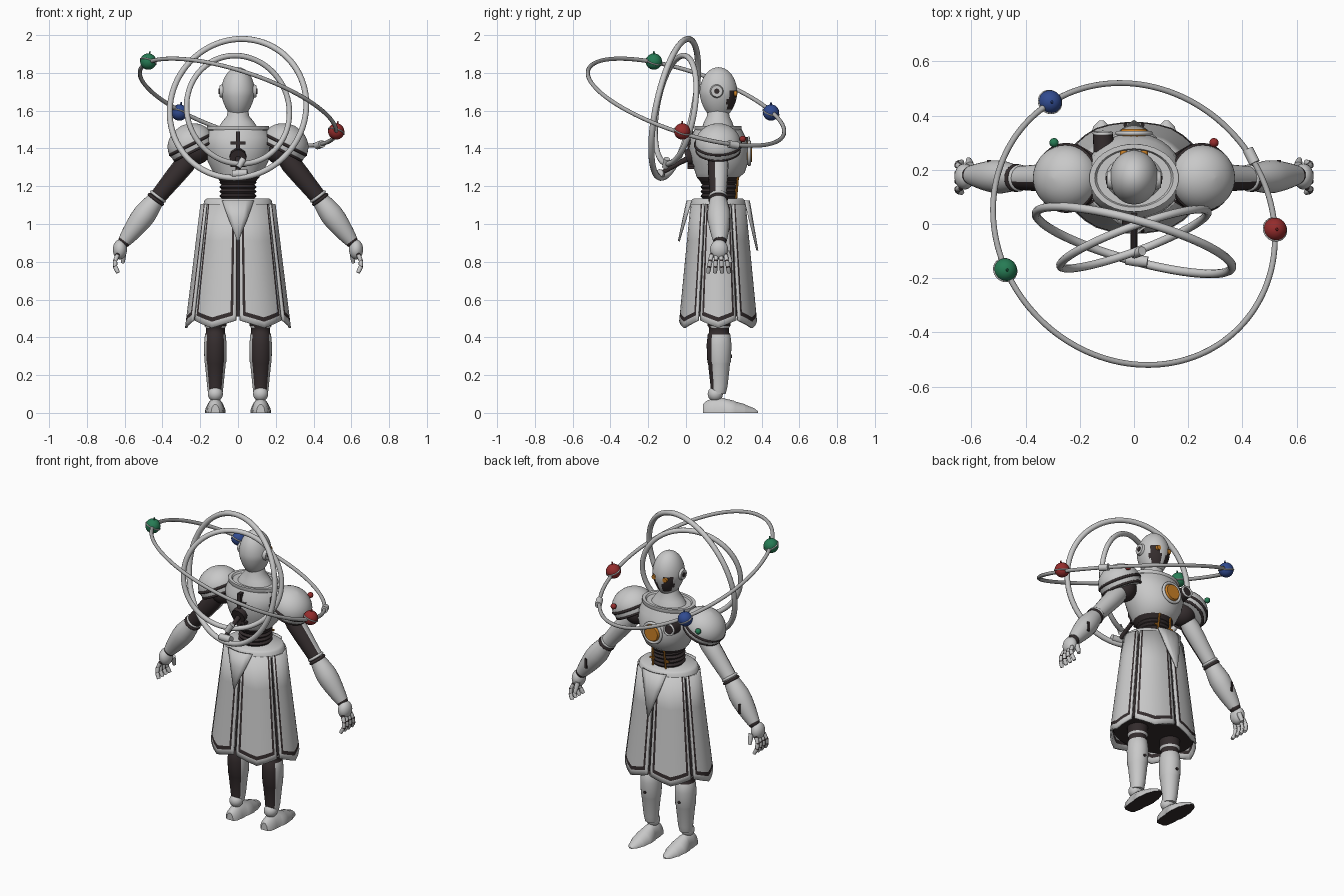
import bpy, bmesh
from math import sin, cos, pi, radians
from mathutils import Matrix, Vector

cube = bpy.data.objects.get("Cube")
if cube:
    bpy.data.objects.remove(cube)


def colour(name, r, g, b):
    m = bpy.data.materials.new(name)
    m.use_nodes = True
    m.diffuse_color = (r, g, b, 1)
    m.node_tree.nodes["Principled BSDF"].inputs["Base Color"].default_value = (r, g, b, 1)
    return m


SHELL = colour("pale grey shell", .58, .58, .58)
STEEL = colour("steel grey", .42, .42, .42)
DARK = colour("dark brown", .035, .026, .027)
ORANGE = colour("amber glow", .6, .22, .02)
RED = colour("red", .3, .025, .025)
GREEN = colour("green", .02, .2, .09)
BLUE = colour("blue", .03, .07, .28)
Y0 = .17            # depth of the body's middle
SIDES = (("left", 1), ("right", -1))


def finish(name, bm, mat, dark_if=None, angle=40):
    bmesh.ops.recalc_face_normals(bm, faces=bm.faces)
    bm.normal_update()
    if dark_if:
        for f in bm.faces:
            f.material_index = int(bool(dark_if(f.calc_center_median(), f.normal)))
    mesh = bpy.data.meshes.new(name)
    bm.to_mesh(mesh)
    bm.free()
    for m in (mat, DARK):
        mesh.materials.append(m)
    ob = bpy.data.objects.new(name, mesh)
    bpy.context.collection.objects.link(ob)
    bpy.ops.object.select_all(action='DESELECT')
    ob.select_set(True)
    bpy.context.view_layer.objects.active = ob
    bpy.ops.object.shade_smooth_by_angle(angle=radians(angle))
    return ob


def loft(name, sections, mat, frame=Matrix(), n=32, dark_if=None, flat_base=False):
    """Skin elliptical sections (height, rx, ry, shift in y)."""
    bm = bmesh.new()
    rings = []
    for t, rx, ry, *shift in sections:
        ring = []
        for i in range(n):
            a = 2 * pi * i / n
            v = frame @ Vector((rx * cos(a), ry * sin(a) + (shift[0] if shift else 0), t))
            if flat_base:
                v.z = max(v.z, 0)
            ring.append(bm.verts.new(v))
        rings.append(ring)
    for lo, hi in zip(rings, rings[1:]):
        for i in range(n):
            j = (i + 1) % n
            bm.faces.new((lo[i], lo[j], hi[j], hi[i]))
    bm.faces.new(rings[0])
    bm.faces.new(rings[-1])
    return finish(name, bm, mat, dark_if)


def aim(p, d):
    return Matrix.Translation(p) @ Vector(d).to_track_quat('Z', 'Y').to_matrix().to_4x4()


def limb(name, p, q, radii, mat, n=20, dark_if=None):
    """Round limb from p to q with evenly spaced radii."""
    d = Vector(q) - Vector(p)
    k = len(radii) - 1
    return loft(name, [(d.length * i / k, r, r) for i, r in enumerate(radii)], mat, aim(p, d), n, dark_if)


def ball(name, c, r, mat, scale=(1, 1, 1), dark_if=None, shape=None):
    bm = bmesh.new()
    bmesh.ops.create_uvsphere(bm, u_segments=40, v_segments=28, radius=r)
    for v in bm.verts:
        v.co = Vector([a * b for a, b in zip(v.co, scale)])
        if shape:
            shape(v.co)
        v.co += Vector(c)
    return finish(name, bm, mat, dark_if)


def hoop(name, c, axis, R, r, mat, seg=64):
    bpy.ops.mesh.primitive_torus_add(location=c, rotation=Vector(axis).to_track_quat('Z', 'Y').to_euler(),
                                     major_radius=R, minor_radius=r, major_segments=seg, minor_segments=10)
    ob = bpy.context.object
    ob.name = name
    ob.data.materials.append(mat)
    bpy.ops.object.shade_smooth_by_angle(angle=radians(50))
    return ob


def box(name, c, size, mat):
    bm = bmesh.new()
    bmesh.ops.create_cube(bm, size=1, matrix=Matrix.Translation(c) @ Matrix.Diagonal((*size, 1)))
    return finish(name, bm, mat)


# Halo rings and the tilted orbit with its three globes
hoop("large_halo", (0, -.06, 1.612), (-.28, -1, .21), .375, .016, SHELL, 96)
hoop("small_halo", (0, -.055, 1.605), (.37, -1, .17), .29, .015, SHELL, 96)
tilt = (.33, .33, 1)
hoop("orbit", (0, 0, 1.645), tilt, .545, .011, STEEL, 128)
for tag, c, m in (("green", (-.475, -.17, 1.86), GREEN), ("red", (.52, -.02, 1.49), RED),
                  ("blue", (-.31, .45, 1.59), BLUE)):
    ball(tag + "_globe", c, .043, m)
    hoop(tag + "_globe_band", c, tilt, .043, .004, SHELL, 32)
    limb(tag + "_globe_tip", c, Vector(c) + Vector((.01, 0, .056)), (.008, .008, .003), m, 10)
limb("orbit_clip", (.42, .275, 1.415), (.445, .225, 1.424), (.02, .02), SHELL)
limb("halo_mount", (0, .05, 1.37), (0, -.13, 1.27), (.018, .012, .012), DARK)
limb("halo_clip", (-.03, -.13, 1.265), (.05, -.14, 1.27), (.02, .022, .02), SHELL)
limb("halo_upper_clip", (0, -.11, 1.3), (.03, -.1, 1.345), (.017, .017), SHELL)

# Torso, ribbed waist and collar
loft("chest", [(1.22, .09, .09), (1.25, .115, .115), (1.27, .13, .13, .01), (1.33, .16, .15, .01),
               (1.4, .18, .16, .005), (1.46, .18, .145), (1.51, .15, .12)], SHELL,
     Matrix.Translation((0, Y0, 0)), 40, lambda c, n: c.z < 1.25)
loft("waist", [(1.1 + .012 * i, .098 - .01 * (i % 2), .098 - .01 * (i % 2)) for i in range(14)], DARK,
     Matrix.Translation((0, Y0 + .005, 0)))
loft("collar", [(1.46, .12, .1), (1.5, .165, .125), (1.52, .165, .125), (1.52, .145, .108), (1.5, .13, .1)],
     SHELL, Matrix.Translation((0, Y0, 0)), 40)
loft("neck", [(1.48, .125, .095), (1.54, .085, .075), (1.57, .06, .06), (1.62, .05, .055)], SHELL,
     Matrix.Translation((0, Y0, 0)))
limb("chest_core", (0, .3, 1.375), (0, .35, 1.375), (.058, .058, .045), ORANGE, 32)
hoop("chest_core_rim", (0, .335, 1.375), (0, 1, 0), .06, .009, SHELL, 40)
limb("chest_port", (-.11, .27, 1.42), (-.115, .335, 1.425), (.04, .036), DARK, 24)
hoop("chest_port_rim", (-.115, .335, 1.425), (0, 1, .1), .032, .006, SHELL, 24)
for tag, s in SIDES:
    limb(tag + "_waist_light", (.045 * s, .265, 1.13), (.04 * s, .275, 1.25), (.006, .006), ORANGE, 8)
    box(tag + "_waist_light_link", (.05 * s, .264, 1.18), (.03, .01, .01), ORANGE)
box("spine", (0, .025, 1.39), (.022, .035, .2), DARK)
limb("spine_gear", (0, .06, 1.37), (0, 0, 1.35), (.045, .045), DARK, 10)
for z in (1.31, 1.43):
    box("spine_bracket", (0, .03, z), (.08, .04, .016), DARK)


# Head with a dark lower face, amber eyes and ear discs
def jaw(v):
    if v.z < 0:
        v.x *= 1 + 1.7 * v.z
        v.y *= 1 + .9 * v.z


def mask(c, n):
    mouth = c.y > .215 and 1.605 < c.z < 1.655 and abs(c.x) > .012
    cheek = n.y > .3 and .025 < abs(c.x) < .07 and 1.65 < c.z < 1.715
    return mouth or cheek


ball("head", (0, Y0 + .002, 1.692), 1, SHELL, (.09, .1, .138), mask, jaw)
for tag, s in SIDES:
    limb(tag + "_eye", (.036 * s, .24, 1.692), (.038 * s, .27, 1.69), (.017, .014), ORANGE, 16)
    limb(tag + "_ear", (.075 * s, .163, 1.703), (.099 * s, .163, 1.703), (.037, .035, .03), SHELL, 24)
    limb(tag + "_ear_cap", (.095 * s, .163, 1.703), (.103 * s, .163, 1.703), (.014, .014), DARK, 16)

# Arms, pauldrons and hands
for tag, s in SIDES:
    cup = aim((.25 * s, Y0, 1.42), (.45 * s, 0, .9))
    dome = [(-.04, .1, .1), (-.035, .116, .118), (0, .122, .126)]
    dome += [(.11 * sin(a * pi / 18), .122 * cos(a * pi / 18), .126 * cos(a * pi / 18)) for a in range(1, 9)]
    loft(tag + "_pauldron", dome + [(.111, .004, .004)], SHELL, cup, 40)
    for z, r in ((0, .121), (-.036, .112)):
        hoop(tag + "_pauldron_trim", cup @ Vector((0, 0, z)), (.45 * s, 0, .9), r, .008, DARK)
    ball(tag + "_shoulder_stud", (.295 * s, .3, 1.45), .017, RED if s > 0 else GREEN)
    ball(tag + "_shoulder_joint", (.22 * s, Y0, 1.39), .075, DARK)
    elbow, wrist = Vector((.435 * s, Y0, 1.13)), Vector((.6 * s, Y0 + .01, .91))
    limb(tag + "_upper_arm", (.23 * s, Y0, 1.38), elbow, (.045, .055, .052, .047, .043), SHELL,
         dark_if=lambda c, n: n.y < -.45)
    limb(tag + "_forearm", elbow, wrist, (.045, .054, .061, .06, .054, .046, .036), SHELL, 24)
    hoop(tag + "_elbow_band", elbow, wrist - elbow, .043, .009, DARK, 32)
    hoop(tag + "_elbow_cuff", elbow.lerp(wrist, -.07), wrist - elbow, .042, .008, SHELL, 32)
    box(tag + "_forearm_slot", (.535 * s, Y0 + .062, 1.0), (.014, .009, .06), DARK)
    ball(tag + "_wrist", wrist, .034, DARK)
    ball(tag + "_palm", (.625 * s, Y0 + .005, .865), .05, SHELL, (.75, .95, 1.05))
    for i in range(4):
        y = Y0 - .035 + .025 * i
        path = [Vector(((.638 + .02 * k - .007 * k * k) * s, y + (i - 1.5) * .004 * k, .835 - .031 * k))
                for k in range(4)]
        for k in range(3):
            limb(f"{tag}_finger_{i + 1}", path[k], path[k + 1], (.0115, .012, .010), SHELL, 10)
            ball(f"{tag}_knuckle_{i + 1}", path[k], .011, DARK)
    thumb = Vector((.605 * s, Y0 + .045, .855))
    limb(tag + "_thumb", thumb, thumb + Vector((.005 * s, .022, -.06)), (.015, .014, .010), SHELL, 12)

# Skirt: dark lining, six pointed panels, belt and two hanging flaps
loft("skirt_lining", [(.51, .255, .185), (1.1, .18, .135)], DARK, Matrix.Translation((0, Y0, 0)), 48)
columns = (-28, -24.5, -21.5, -11, 0, 11, 21.5, 24.5, 28)
rows = (0, .3, .6, .915, .95, 1)
for p in range(6):
    bm = bmesh.new()
    grid = []
    for t in rows:
        line = []
        for a in columns:
            th = radians(60 * p + a)
            fold = 1.02 - .03 * abs(a) / 28
            bottom = .45 + .04 * abs(a) / 28
            line.append(bm.verts.new(((.195 + .08 * t) * fold * cos(th), Y0 + (.148 + .06 * t) * fold * sin(th),
                                      1.105 + (bottom - 1.105) * t)))
        grid.append(line)
    for r in range(len(rows) - 1):
        for c in range(len(columns) - 1):
            f = bm.faces.new((grid[r][c], grid[r + 1][c], grid[r + 1][c + 1], grid[r][c + 1]))
            f.material_index = int((c in (1, 6) and r < 4) or (r == 3 and 0 < c < 7))
    panel = finish(f"skirt_panel_{p + 1}", bm, SHELL, angle=30)
    solid = panel.modifiers.new("thickness", 'SOLIDIFY')
    solid.thickness = .012
loft("belt", [(1.085, .175, .14), (1.095, .185, .148), (1.125, .178, .142), (1.135, .165, .13)], SHELL,
     Matrix.Translation((0, Y0, 0)), 48)
for tag, s, tip in (("back", -1, .91), ("front", 1, .86)):
    bm = bmesh.new()
    lines = []
    for w, t in ((.085, 0), (.055, .4), (.004, 1)):
        lines.append([bm.verts.new((w * k, Y0 + s * (.168 + .045 * t - .02 * (w / .085) * k * k),
                                    1.125 + (tip - 1.125) * t)) for k in (-1, -.5, 0, .5, 1)])
    for hi, lo in zip(lines, lines[1:]):
        for k in range(4):
            bm.faces.new((hi[k], lo[k], lo[k + 1], hi[k + 1]))
    flap = finish(tag + "_flap", bm, SHELL)
    flap.modifiers.new("thickness", 'SOLIDIFY').thickness = .01

# Legs and boots
forward = Matrix(((1, 0, 0, 0), (0, 0, 1, 0), (0, 1, 0, 0), (0, 0, 0, 1)))
for tag, s in SIDES:
    x = .12 * s
    loft(tag + "_leg", [(.1, .038, .04, -.005), (.14, .043, .045), (.26, .055, .058), (.27, .058, .062),
                        (.36, .06, .066), (.415, .055, .06), (.425, .05, .052), (.45, .05, .052), (.46, .058, .06),
                        (.8, .06, .065)], SHELL, Matrix.Translation((x, Y0 + .005, 0)), 28,
         lambda c, n: n.y < -.55 or .42 < c.z < .455 or c.z > .6)
    ball(tag + "_ankle", (x, .155, .1), .04, SHELL)
    loft(tag + "_boot", [(.09, .022, .045), (.105, .038, .062), (.15, .046, .08), (.2, .048, .08), (.205, .052, .076),
                         (.255, .055, .064), (.26, .052, .06), (.31, .048, .047), (.315, .044, .043),
                         (.36, .03, .025), (.382, .008, .008)], SHELL,
         Matrix.Translation((x, 0, 0)) @ forward, 32, lambda c, n: n.z < -.5, True)
    limb(tag + "_shin_bolt", (x, .22, .3), (x, .243, .3), (.009, .009), DARK, 10)
